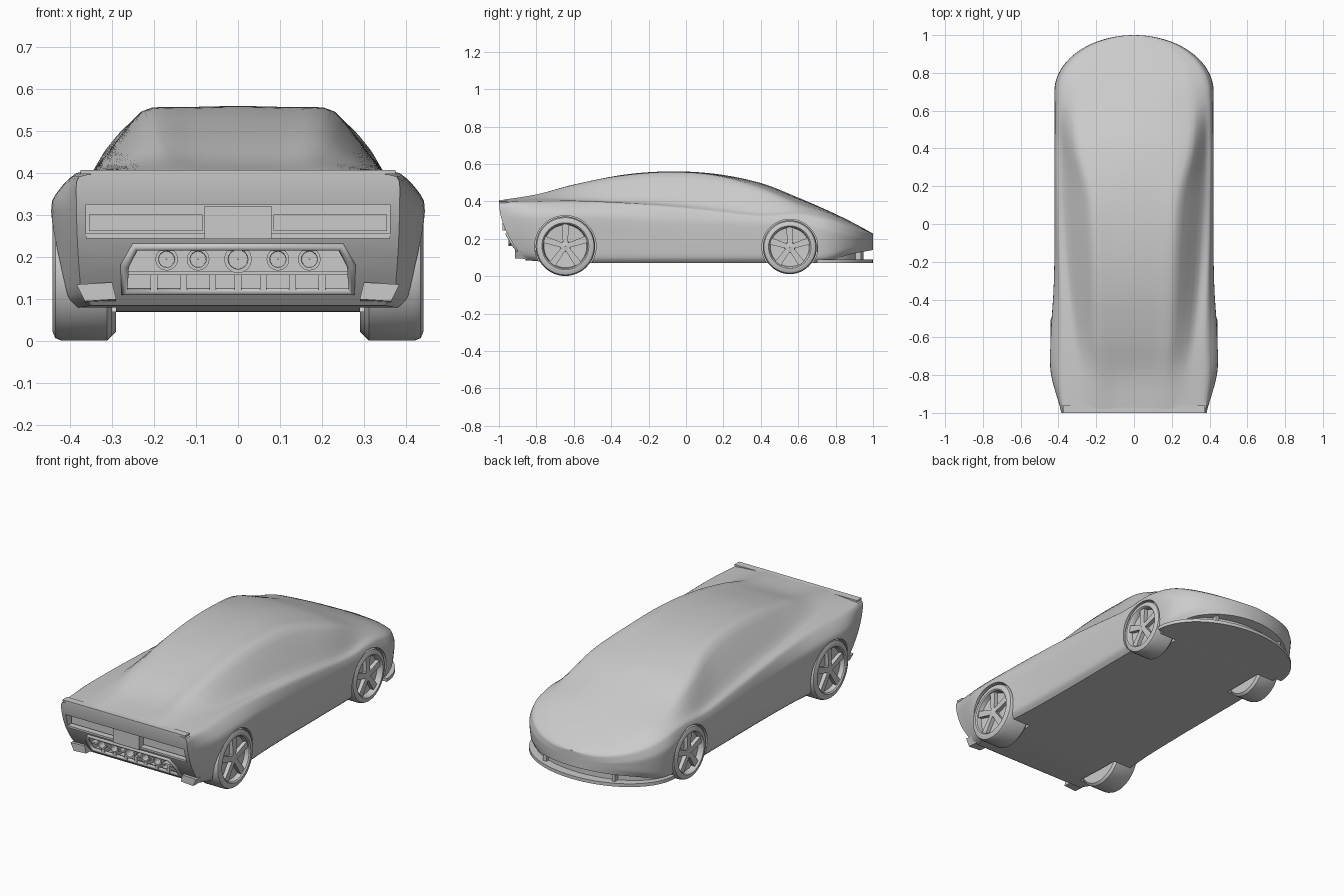
import bpy, bmesh, math
from mathutils import Vector

if "Cube" in bpy.data.objects:
    bpy.data.objects.remove(bpy.data.objects["Cube"])

def make(name, verts, faces):
    bm = bmesh.new()
    vs = [bm.verts.new(v) for v in verts]
    for f in faces:
        bm.faces.new([vs[i] for i in f])
    bmesh.ops.recalc_face_normals(bm, faces=bm.faces)
    me = bpy.data.meshes.new(name)
    bm.to_mesh(me)
    bm.free()
    ob = bpy.data.objects.new(name, me)
    bpy.context.collection.objects.link(ob)
    return ob

def prism(name, a, b):
    """Solid between two matching outlines."""
    n = len(a)
    faces = [tuple(range(n)), tuple(range(n, 2 * n))]
    faces += [(i, (i + 1) % n, n + (i + 1) % n, n + i) for i in range(n)]
    return make(name, list(a) + list(b), faces)

def box(name, x0, x1, y0, y1, z0, z1):
    return prism(name, [(x0, y0, z0), (x1, y0, z0), (x1, y0, z1), (x0, y0, z1)],
                 [(x0, y1, z0), (x1, y1, z0), (x1, y1, z1), (x0, y1, z1)])

def lathe(name, prof, centre, axis='x', seg=48):
    """Closed (along, radius) profile turned round an axis through centre."""
    n, verts, faces = len(prof), [], []
    for k in range(seg):
        t = 2 * math.pi * k / seg
        for a, r in prof:
            p = (a, r * math.cos(t), r * math.sin(t)) if axis == 'x' else (r * math.cos(t), a, r * math.sin(t))
            verts.append(Vector(p) + Vector(centre))
        for i in range(n):
            j, k2 = (i + 1) % n, (k + 1) % seg
            faces.append((k * n + i, k * n + j, k2 * n + j, k2 * n + i))
    return make(name, verts, faces)

# Body stations: y, floor, width+z, shoulder x+z, glass base x+z, roof edge x+z, centre z
S = [(-1.0, .085, .385, .33, .378, .392, .27, .403, .18, .405, .405),
     (-.8, .075, .438, .33, .39, .395, .28, .412, .18, .437, .428),
     (-.6, .07, .440, .335, .385, .40, .31, .410, .20, .487, .486),
     (-.35, .07, .425, .32, .39, .39, .335, .402, .215, .530, .540),
     (-.1, .07, .420, .30, .40, .37, .35, .395, .225, .548, .560),
     (.15, .07, .420, .29, .405, .345, .365, .375, .245, .532, .548),
     (.4, .07, .420, .28, .408, .32, .378, .345, .305, .465, .498),
     (.6, .07, .420, .275, .406, .325, .378, .347, .315, .388, .420),
     (.75, .075, .420, .25, .40, .30, .37, .32, .30, .342, .355),
     (.87, .115, .420, .22, .40, .262, .37, .275, .30, .288, .298),
     (1.0, .14, .420, .19, .40, .213, .37, .219, .30, .224, .228)]

def station(y):
    i = max(k for k in range(len(S) - 1) if S[k][0] <= y)
    a, b = S[i], S[i + 1]
    p, q = S[max(i - 1, 0)], S[min(i + 2, len(S) - 1)]
    h = b[0] - a[0]
    t = (y - a[0]) / h
    out = []
    for c in range(1, 11):
        m0 = (b[c] - p[c]) / (b[0] - p[0]) * h
        m1 = (q[c] - a[c]) / (q[0] - a[0]) * h
        out.append((2*t**3 - 3*t*t + 1) * a[c] + (t**3 - 2*t*t + t) * m0
                   + (3*t*t - 2*t**3) * b[c] + (t**3 - t*t) * m1)
    return out

def section(y):
    zb, w, zw, ws, zs, xg, zg, xr, zr, zc = station(y)
    k = math.sqrt(max(0, 1 - ((y - .7) / .3) ** 2)) if y > .7 else 1
    pts = [(w - .035, zb), (w - .012, zb + .03), (w - .003, (zb + zw) / 2 + .02), (w, zw), (ws, zs),
           (xg, zg), (xr, zr), (xr * .55, zr + .75 * (zc - zr)), (0, zc)]
    P = [Vector((x * k, z)) for x, z in pts]
    out = []
    for i in range(len(P) - 1):
        a, b = P[i], P[i + 1]
        m0 = .3 * (b - P[max(i - 1, 0)])
        m1 = .3 * (P[min(i + 2, len(P) - 1)] - a)
        if i == len(P) - 2:
            m1 = Vector((-.3 * a.x, 0))
        for j in range(4):
            t = j / 4
            out.append((2*t**3 - 3*t*t + 1) * a + (t**3 - 2*t*t + t) * m0
                       + (3*t*t - 2*t**3) * b + (t**3 - t*t) * m1)
    out.append(P[-1])
    return out

def tail(z):
    return 1.4 * max(0, .405 - z) ** 2

# Lofted body shell with undercut tail
ys = [-1 + 1.7 * i / 50 for i in range(50)] + [.7 + .3 * math.sin(math.pi / 2 * i / 20 * .965) for i in range(21)]
verts, faces = [], []
for y in ys:
    half = section(y)
    h = len(half)
    ring = half + [Vector((-p.x, p.y)) for p in half[-2::-1]]
    blend = min(1, max(0, (-.6 - y) / .4))
    verts += [(p.x, y + tail(p.y) * blend, p.y) for p in ring]
n = 2 * h - 1
for r in range(len(ys) - 1):
    faces += [(r*n + i, r*n + (i+1) % n, (r+1)*n + (i+1) % n, (r+1)*n + i) for i in range(n)]
for o in (0, (len(ys) - 1) * n):
    faces += [(o + i, o + i + 1, o + n - 2 - i, o + n - 1 - i) for i in range(h - 2)]
    faces.append((o + h - 2, o + h - 1, o + h))
body = make("body_shell", verts, faces)

# Cutters: wheel arches, lamp recess, exhaust opening
WHEELS = [("front", .555, .155, .144, .29, .420), ("rear", -.645, .16, .159, .30, .442)]
opening = [(-.27, .118), (.27, .118), (.27, .18), (.245, .225), (-.245, .225), (-.27, .18)]
cutters = [box("lamp_recess_cutter", -.362, .362, -1.1, -.925, .245, .325),
           prism("exhaust_cutter", [(x, -1.1, z) for x, z in opening], [(x, -.82, z) for x, z in opening])]
for nm, y, z, R, xi, xo in WHEELS:
    for s in (1, -1):
        disc = [(y + (R + .005) * math.cos(t * math.pi / 24), z + (R + .005) * math.sin(t * math.pi / 24)) for t in range(48)]
        cutters.append(prism("arch_cutter", [(s * (xi - .01), a, b) for a, b in disc], [(s * .6, a, b) for a, b in disc]))
bpy.context.view_layer.objects.active = body
for c in cutters:
    m = body.modifiers.new("cut", 'BOOLEAN')
    m.operation, m.solver, m.object = 'DIFFERENCE', 'EXACT', c
    bpy.ops.object.modifier_apply(modifier=m.name)
    bpy.data.objects.remove(c)

# Wheels: tyre with dished rim, hub and five spokes
for nm, y, z, R, xi, xo in WHEELS:
    for s in (1, -1):
        side = "right" if s > 0 else "left"
        prof = [(xi, .001), (xi, R - .012), (xi + .012, R), (xo - .022, R), (xo - .007, R - .006), (xo, R - .022),
                (xo, R * .79), (xo - .006, R * .75), (xo - .03, R * .72), (xo - .035, .001)]
        lathe(f"{nm}_{side}_wheel", [(s * a, r) for a, r in prof], (0, y, z))
        hub = [(xo - .04, .001), (xo - .04, .03), (xo - .012, .026), (xo - .008, .001)]
        lathe(f"{nm}_{side}_hub", [(s * a, r) for a, r in hub], (0, y, z), seg=20)
        for k in range(5):
            t = math.pi / 2 + 2 * math.pi * k / 5
            c, d = math.cos(t), math.sin(t)
            quad = [(.015, -.013), (R * .77, -.019), (R * .77, .019), (.015, .013)]
            flat = [(y + r * c - v * d, z + r * d + v * c) for r, v in quad]
            prism(f"{nm}_{side}_spoke", [(s * (xo - .036), a, b) for a, b in flat],
                  [(s * (xo - .011), a, b) for a, b in flat])

# Front splitter and recessed chin, with intake bars
def nose_plate(name, rx, ry, z0, z1):
    arc = [(rx * math.cos(math.pi * i / 40), .7 + ry * math.sin(math.pi * i / 40)) for i in range(41)]
    prism(name, [(x, y, z0) for x, y in arc], [(x, y, z1) for x, y in arc])
nose_plate("front_splitter", .422, .3, .07, .088)
nose_plate("front_chin", .395, .25, .075, .17)
for s in (1, -1):
    box("intake_post", s * .20, s * .22, .86, .935, .08, .15)

# Tail lamps and centre panel
box("rear_centre_panel", -.08, .08, -.98, -.92, .243, .322)
for s in (1, -1):
    box("tail_lamp", s * .085, s * .355, -.948, -.92, .262, .302)
    box("lamp_trim", s * .08, s * .362, -.97, -.92, .245, .256)
    # Lower corner pods
    prism("rear_corner_pod", [(s * x, -.915, z) for x, z in [(.29, .10), (.365, .095), (.385, .135), (.30, .14)]],
          [(s * x, -.80, z) for x, z in [(.29, .09), (.365, .09), (.385, .135), (.30, .14)]])
box("tail_lip", -.375, .375, -1.0, -.96, .398, .408)

# Exhaust opening frame, shelf, pipes and diffuser fins
cu = bpy.data.curves.new("exhaust_frame", 'CURVE')
cu.dimensions, cu.bevel_depth, cu.bevel_resolution = '3D', .011, 2
sp = cu.splines.new('POLY')
sp.points.add(len(opening) - 1)
for p, (x, z) in zip(sp.points, opening):
    p.co = (x, -1 + tail(z), z, 1)
sp.use_cyclic_u = True
bpy.context.collection.objects.link(bpy.data.objects.new("exhaust_frame", cu))
box("exhaust_shelf", -.268, .268, -.90, -.81, .157, .166)
for x, r in [(0, .033), (.095, .027), (-.095, .027), (.17, .027), (-.17, .027)]:
    prof = [(-.81, r * .8), (-.925, r * .85), (-.935, r), (-.95, r), (-.95, r * .72), (-.87, r * .68), (-.87, .001), (-.81, .001)]
    lathe("exhaust_pipe", prof, (x, 0, .195), 'y', 16)
for x in (0, .06, -.06, .13, -.13, .2, -.2):
    box("diffuser_fin", x - .008, x + .008, -.895, -.81, .118, .16)

# Smooth shading with crisp edges
bpy.ops.object.select_all(action='DESELECT')
for ob in bpy.context.scene.objects:
    if ob.type == 'MESH':
        ob.select_set(True)
bpy.context.view_layer.objects.active = body
bpy.ops.object.shade_smooth_by_angle(angle=math.radians(35))
